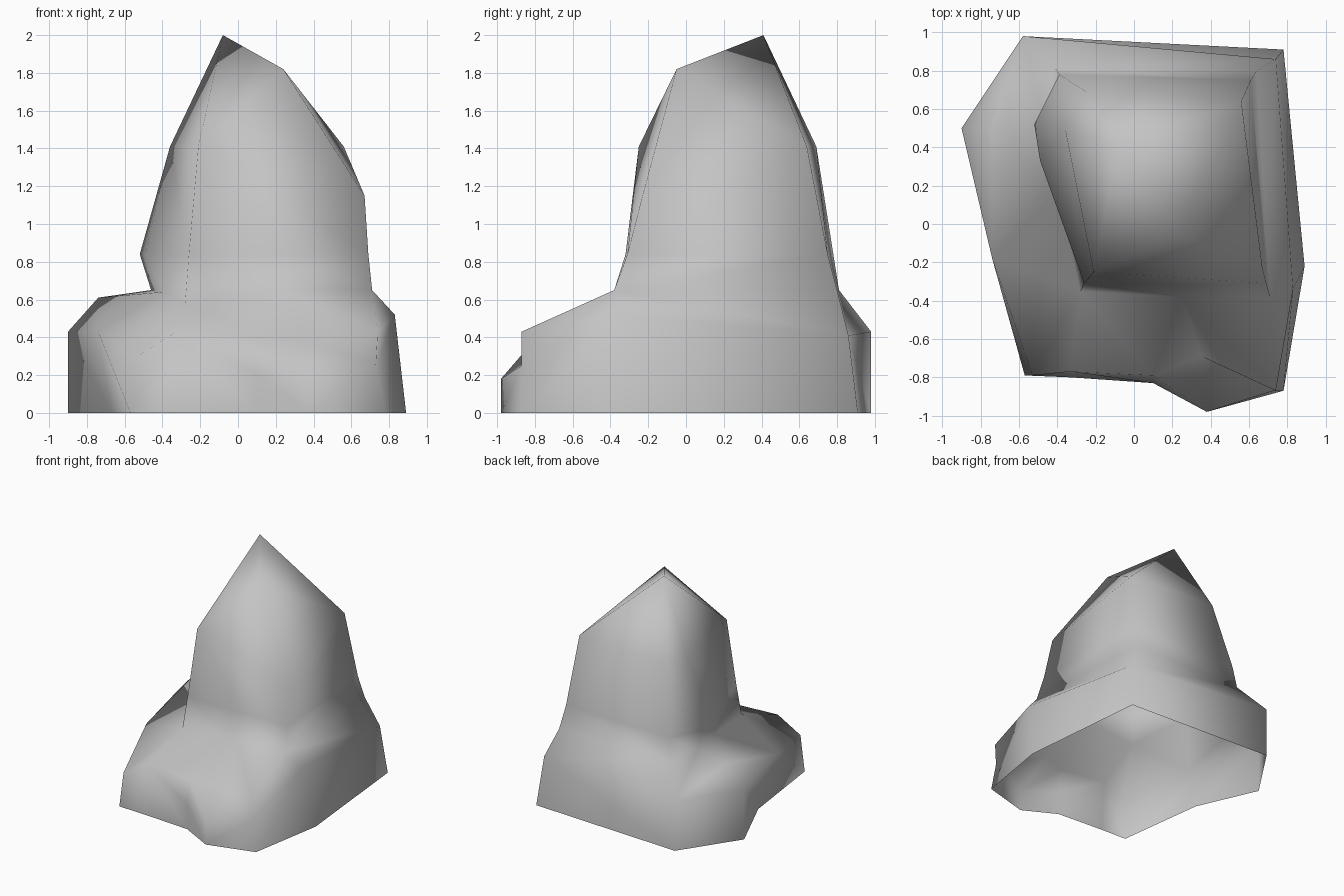
import bpy
import bmesh
import math

start_cube = bpy.data.objects.get("Cube")
if start_cube:
    bpy.data.objects.remove(start_cube, do_unlink=True)

AXIS_X, AXIS_Y = 0.08, 0.25   # upright axis that every contour surrounds


def make_material(name, colour):
    material = bpy.data.materials.new(name)
    material.use_nodes = True
    material.diffuse_color = colour
    material.node_tree.nodes["Principled BSDF"].inputs["Base Color"].default_value = colour
    return material


def angle_of(point):
    """Angle around the axis, measured from just before the back right corner."""
    return (math.atan2(point[1] - AXIS_Y, point[0] - AXIS_X) - 0.5) % math.tau


def add_contour(bm, points, known):
    """Make the contour's vertices in angular order, sharing repeated corners."""
    contour = []
    for point in sorted(points, key=angle_of):
        if point not in known:
            known[point] = bm.verts.new(point)
        contour.append((angle_of(point), known[point]))
    return contour


def stitch(bm, lower, upper):
    """Fill the band between two contours with triangles, walking by angle."""
    def at(contour, index):
        turns, place = divmod(index, len(contour))
        angle, vert = contour[place]
        return angle + turns * math.tau, vert

    low = high = 0
    while low < len(lower) or high < len(upper):
        next_low, next_high = at(lower, low + 1), at(upper, high + 1)
        corners = [at(lower, low)[1], at(upper, high)[1]]
        step_low = high >= len(upper) or (low < len(lower) and next_low[0] <= next_high[0])
        if step_low:
            corners.insert(1, next_low[1])
            low += 1
        else:
            corners.insert(1, next_high[1])
            high += 1
        if len(set(corners)) == len(corners) and not bm.faces.get(corners):
            bm.faces.new(corners)


# Corners shared by neighbouring contours
back_right = (.74, .86, .41)
back_left = (-.58, .98, .43)
right_side = (.83, -.34, .52)
front_edge = (-.33, -.77, .43)
left_dip = (-.74, -.18, .43)
front_left = (-.53, -.79, .3)

# Ground outline
foot = [(x, y, 0) for x, y in (
    (.78, .91), (-.58, .98), (-.9, .5), (-.67, -.02), (-.57, -.79),
    (-.33, -.8), (.1, -.83), (.38, -.98), (.78, -.87), (.89, -.22))]

# Top of the steep lower sides, with the low toe at the front
side = [back_right, back_left, (-.9, .5, .43), left_dip, front_left, front_edge,
        (.1, -.83, .21), (.38, -.98, .18), (.73, -.87, .25), right_side]

# Edge of the sloping ledge, notched above the toe
ledge = [back_right, back_left, (-.74, .5, .61), left_dip, front_left, front_edge,
         (.1, -.79, .4), (.35, -.69, .38), (.74, -.87, .43), right_side]

# Narrow neck where the spire meets the ledge
neck = [(.64, .8, .65), (-.41, .81, .65), (-.46, .5, .65), (-.4, .18, .64),
        (-.28, -.35, .58), (.25, -.38, .65), (.71, -.38, .65)]

# Spire, slightly overhanging on the left
waist = [(.61, .75, .84), (-.39, .78, .84), (-.52, .52, .84), (-.49, .33, .84),
         (-.26, -.31, .84), (.24, -.32, .84), (.69, -.31, .84)]
crown = [(.56, .64, 1.41), (-.25, .69, 1.41), (-.36, .5, 1.41),
         (-.21, -.25, 1.41), (.67, -.23, 1.15)]

# Ridge from the front shoulder up to the peak
ridge = [(-.08, .41, 2), (.24, -.05, 1.82)]

bm = bmesh.new()
known = {}
contours = [add_contour(bm, points, known)
            for points in (foot, side, ledge, neck, waist, crown, ridge)]
for lower, upper in zip(contours, contours[1:]):
    stitch(bm, lower, upper)
bmesh.ops.recalc_face_normals(bm, faces=bm.faces)
for face in bm.faces:
    face.smooth = True

mesh = bpy.data.meshes.new("rock")
bm.to_mesh(mesh)
bm.free()
mesh.materials.append(make_material("stone grey", (0.55, 0.55, 0.55, 1)))
rock = bpy.data.objects.new("rock", mesh)
bpy.context.collection.objects.link(rock)
